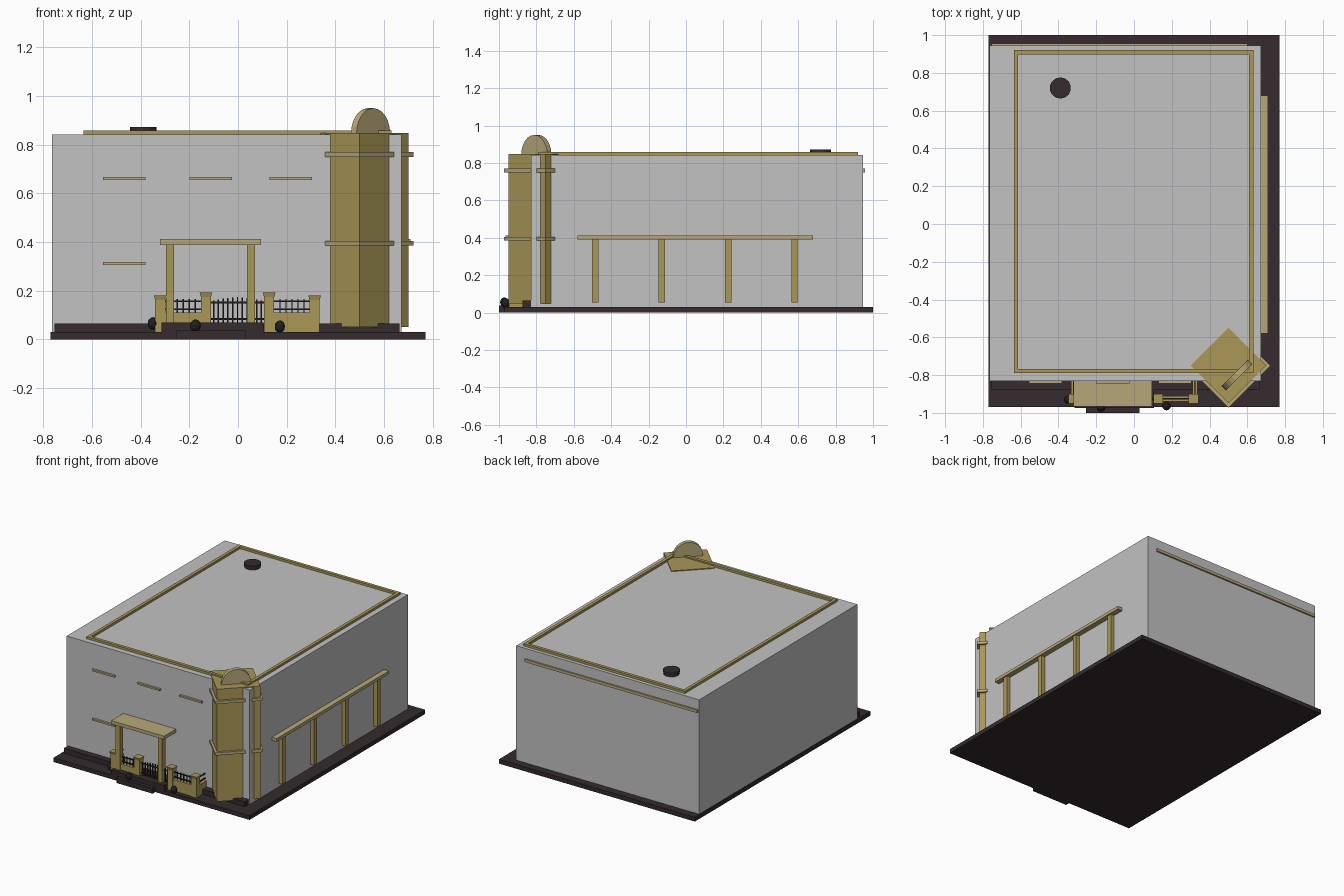
import bpy, bmesh, math
from mathutils import Matrix

old = bpy.data.objects.get("Cube")
if old:
    bpy.data.objects.remove(old, do_unlink=True)


def material(name, rgb):
    m = bpy.data.materials.new(name)
    m.use_nodes = True
    colour = (*rgb, 1)
    m.diffuse_color = colour
    bsdf = next(n for n in m.node_tree.nodes if n.type == 'BSDF_PRINCIPLED')
    bsdf.inputs["Base Color"].default_value = colour
    return m


GREY = material("wall grey", (0.54, 0.54, 0.54))
GOLD = material("sandstone gold", (0.40, 0.31, 0.095))
TAN = material("pale tan", (0.47, 0.39, 0.195))
DARK = material("dark paving", (0.035, 0.024, 0.026))
IRON = material("black iron", (0.016, 0.015, 0.016))


def finish(name, bm, mat):
    bmesh.ops.recalc_face_normals(bm, faces=bm.faces)
    mesh = bpy.data.meshes.new(name)
    bm.to_mesh(mesh)
    bm.free()
    mesh.materials.append(mat)
    obj = bpy.data.objects.new(name, mesh)
    bpy.context.collection.objects.link(obj)
    return obj


def add_box(bm, x, y, z):
    """Add a box spanning the given (low, high) ranges."""
    made = bmesh.ops.create_cube(bm, size=1)
    spans = (x, y, z)
    for v in made["verts"]:
        v.co = [(a + b) / 2 + c * (b - a) for (a, b), c in zip(spans, v.co)]
    return made["verts"]


def box(name, mat, x, y, z):
    bm = bmesh.new()
    add_box(bm, x, y, z)
    return finish(name, bm, mat)


def diamond(name, mat, half_diagonal, z):
    """Square prism turned 45 degrees on the tower axis."""
    h = half_diagonal / math.sqrt(2)
    bm = bmesh.new()
    add_box(bm, (-h, h), (-h, h), z)
    bm.transform(Matrix.Translation((0.5, -0.75, 0)) @ Matrix.Rotation(math.pi / 4, 4, 'Z'))
    return finish(name, bm, mat)


def disc(bm, x, y, z, r, depth):
    bmesh.ops.create_cone(bm, cap_ends=True, segments=14, radius1=r, radius2=r, depth=depth,
                          matrix=Matrix.Translation((x, y, z)))


# Ground slab, kerb and entrance steps
box("ground_slab", DARK, (-0.77, 0.77), (-0.97, 1.0), (0, 0.03))
box("front_kerb", DARK, (-0.755, 0.665), (-0.875, -0.82), (0.025, 0.065))
box("entrance_platform", DARK, (-0.315, 0.105), (-0.975, -0.83), (0.02, 0.068))
box("entrance_step", DARK, (-0.255, 0.03), (-1.0, -0.96), (0, 0.037))

# Main hall
box("main_hall", GREY, (-0.765, 0.672), (-0.83, 0.945), (0.004, 0.842))

# Roof trim frame
bm = bmesh.new()
for x in (-0.635, 0.61):
    add_box(bm, (x, x + 0.022), (-0.79, 0.92), (0.835, 0.858))
for y in (-0.79, 0.898):
    add_box(bm, (-0.613, 0.61), (y, y + 0.022), (0.835, 0.858))
finish("roof_trim", bm, GOLD)

# Roof vent with a narrow waist
bm = bmesh.new()
disc(bm, -0.39, 0.72, 0.848, 0.052, 0.02)
disc(bm, -0.39, 0.72, 0.865, 0.056, 0.014)
finish("roof_vent", bm, DARK)

# Corner tower with two bands
diamond("corner_tower", GOLD, 0.2, (0.05, 0.848))
for name, z in (("lower_band", 0.385), ("upper_band", 0.75)):
    diamond(name, TAN, 0.222, (z, z + 0.02))

# Half-disc crest facing the outer corner
bm = bmesh.new()
steps = 12
arc = [bm.verts.new((0.098 * math.cos(math.pi * i / steps), -0.016,
                     0.105 * math.sin(math.pi * i / steps))) for i in range(steps + 1)]
face = bm.faces.new(arc)
out = bmesh.ops.extrude_face_region(bm, geom=[face])
for v in out["geom"]:
    if isinstance(v, bmesh.types.BMVert):
        v.co.y += 0.032
bm.transform(Matrix.Translation((0.545, -0.80, 0.845)) @ Matrix.Rotation(math.pi / 4, 4, 'Z'))
finish("tower_crest", bm, TAN)

# Window ledges and rear ledge
for i, (x, z) in enumerate(((-0.555, 0.655), (-0.2, 0.655), (0.13, 0.655), (-0.555, 0.305))):
    box(f"window_ledge_{i + 1}", TAN, (x, x + 0.175), (-0.845, -0.825), (z, z + 0.012))
box("rear_ledge", TAN, (-0.755, 0.6), (0.94, 0.956), (0.75, 0.77))

# Entrance canopy
box("entrance_canopy", TAN, (-0.32, 0.095), (-0.965, -0.825), (0.388, 0.412))
for i, x in enumerate((-0.297, 0.036)):
    box(f"canopy_post_{i + 1}", GOLD, (x, x + 0.034), (-0.95, -0.916), (0.03, 0.39))

# Side awning
box("side_awning", TAN, (0.665, 0.71), (-0.58, 0.68), (0.39, 0.412))
for i in range(4):
    y = -0.485 + i * 0.355
    box(f"awning_post_{i + 1}", GOLD, (0.665, 0.7), (y - 0.017, y + 0.017), (0.055, 0.392))

# Fence pillars with flared caps
for i, (x, top) in enumerate(((-0.32, 0.18), (-0.132, 0.192), (0.128, 0.192), (0.315, 0.18))):
    bm = bmesh.new()
    add_box(bm, (x - 0.021, x + 0.021), (-0.946, -0.904), (0.03, top - 0.018))
    cap = add_box(bm, (x - 0.026, x + 0.026), (-0.951, -0.899), (top - 0.018, top))
    for v in cap:
        if v.co.z < top - 0.01:
            v.co.x += (x - v.co.x) * 0.2
            v.co.y += (-0.925 - v.co.y) * 0.2
    finish(f"fence_pillar_{i + 1}", bm, GOLD)

# Low walls, with returns to the hall
for i, (a, b) in enumerate(((-0.3, -0.15), (0.148, 0.296))):
    box(f"fence_wall_{i + 1}", GOLD, (a, b), (-0.94, -0.91), (0.03, 0.11))
for i, x in enumerate((-0.32, 0.322)):
    box(f"return_wall_{i + 1}", GOLD, (x - 0.013, x + 0.013), (-0.904, -0.828), (0.03, 0.11))

# Iron railings on the walls, front and returns
bm = bmesh.new()
for a, b in ((-0.3, -0.15), (0.148, 0.296)):
    for z in (0.12, 0.153):
        add_box(bm, (a, b), (-0.928, -0.922), (z, z + 0.007))
    for k in range(1, 6):
        x = a + (b - a) * k / 6
        add_box(bm, (x - 0.003, x + 0.003), (-0.928, -0.922), (0.108, 0.165))
for x in (-0.32, 0.322):
    for z in (0.12, 0.153):
        add_box(bm, (x - 0.003, x + 0.003), (-0.905, -0.83), (z, z + 0.007))
finish("iron_railings", bm, IRON)

# Entrance gate, taller in the middle
bm = bmesh.new()
for z in (0.08, 0.148):
    add_box(bm, (-0.112, 0.108), (-0.928, -0.922), (z, z + 0.007))
for k in range(11):
    t = (k - 5) / 5
    x = -0.002 + 0.098 * t
    add_box(bm, (x - 0.003, x + 0.003), (-0.928, -0.922), (0.066, 0.173 - 0.014 * t * t))
finish("entrance_gate", bm, IRON)

# Small round shrubs
for i, (x, y, z) in enumerate(((-0.175, -0.972, 0.056), (0.172, -0.965, 0.052), (-0.35, -0.93, 0.065))):
    bm = bmesh.new()
    bmesh.ops.create_icosphere(bm, subdivisions=2, radius=0.022,
                               matrix=Matrix.Translation((x, y, z)) @ Matrix.Diagonal((1, 1, 1.2, 1)))
    finish(f"round_shrub_{i + 1}", bm, IRON)
